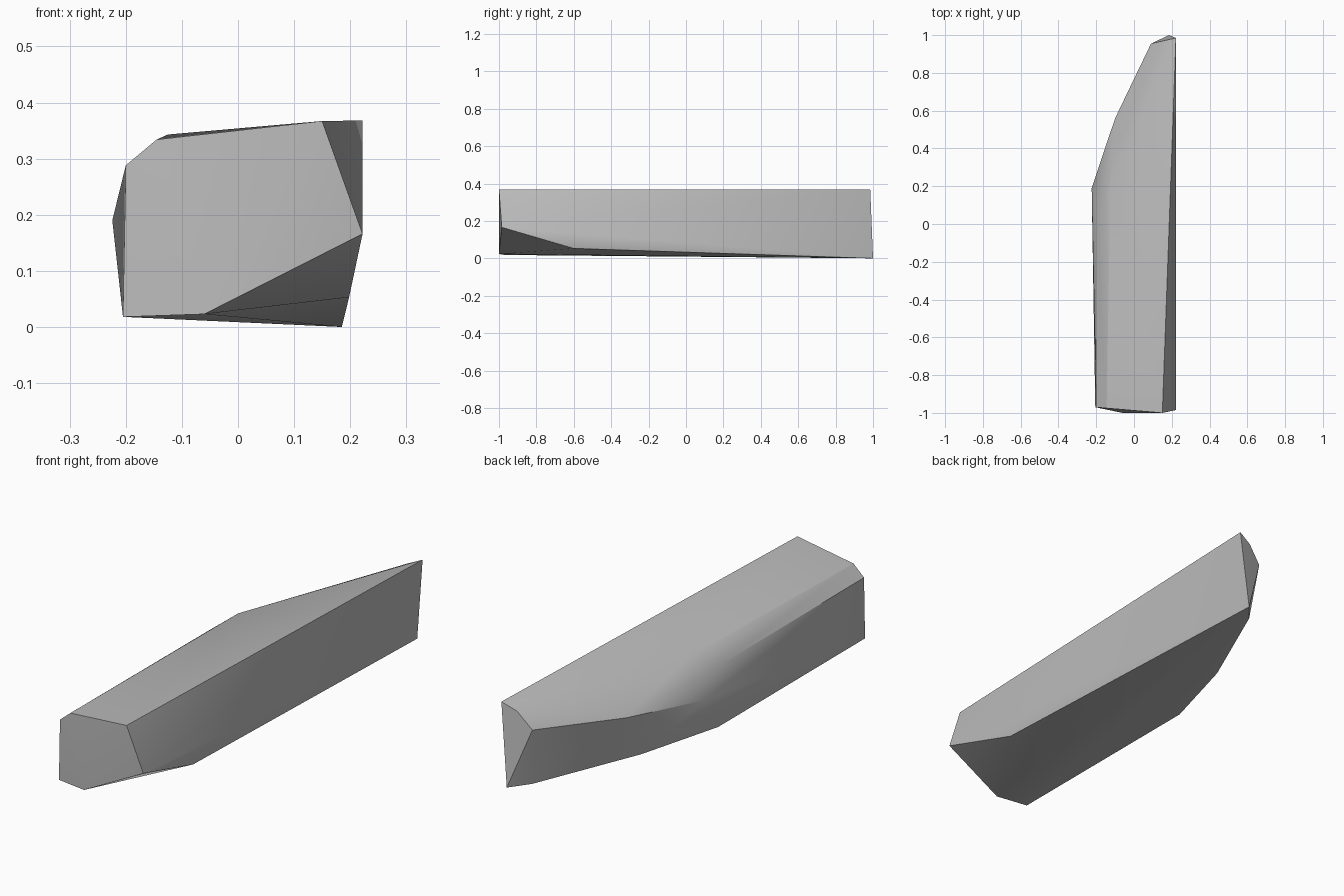
import bpy
import bmesh
from math import radians

cube = bpy.data.objects.get("Cube")
if cube:
    bpy.data.objects.remove(cube, do_unlink=True)

# Corner groups of the faceted shard
front_end = [(-0.20, -0.97, 0.288), (-0.145, -0.975, 0.334), (0.15, -1.0, 0.367),
             (0.222, -0.985, 0.166), (-0.06, -1.0, 0.023), (-0.205, -0.97, 0.018)]
underside = [(0.198, -0.60, 0.053), (-0.205, 0.065, 0.018),
             (-0.095, 0.45, 0.014), (0.116, 0.918, 0.004)]
left_bulge = [(-0.125, 0.18, 0.343), (-0.20, 0.065, 0.285),
              (-0.224, 0.19, 0.19), (-0.10, 0.56, 0.22)]
back_end = [(0.222, 0.985, 0.368), (0.155, 0.97, 0.338),
            (0.09, 0.955, 0.265), (0.185, 1.0, 0.0)]

# Wrap the corners in one closed skin
bm = bmesh.new()
for corner in front_end + underside + left_bulge + back_end:
    bm.verts.new(corner)
hull = bmesh.ops.convex_hull(bm, input=bm.verts[:])
spare = {g for g in hull["geom_interior"] + hull["geom_unused"]
         if isinstance(g, bmesh.types.BMVert)}
bmesh.ops.delete(bm, geom=list(spare), context="VERTS")
bmesh.ops.recalc_face_normals(bm, faces=bm.faces[:])
mesh = bpy.data.meshes.new("stone_shard")
bm.to_mesh(mesh)
bm.free()

shard = bpy.data.objects.new("stone_shard", mesh)
bpy.context.collection.objects.link(shard)

# Plain grey stone
grey = bpy.data.materials.new("stone_grey")
grey.use_nodes = True
colour = (0.5, 0.5, 0.5, 1.0)
grey.diffuse_color = colour
grey.node_tree.nodes["Principled BSDF"].inputs["Base Color"].default_value = colour
mesh.materials.append(grey)

# Soft shading over shallow folds, crisp main edges
for other in bpy.context.selected_objects:
    other.select_set(False)
shard.select_set(True)
bpy.context.view_layer.objects.active = shard
bpy.ops.object.shade_smooth_by_angle(angle=radians(30))
